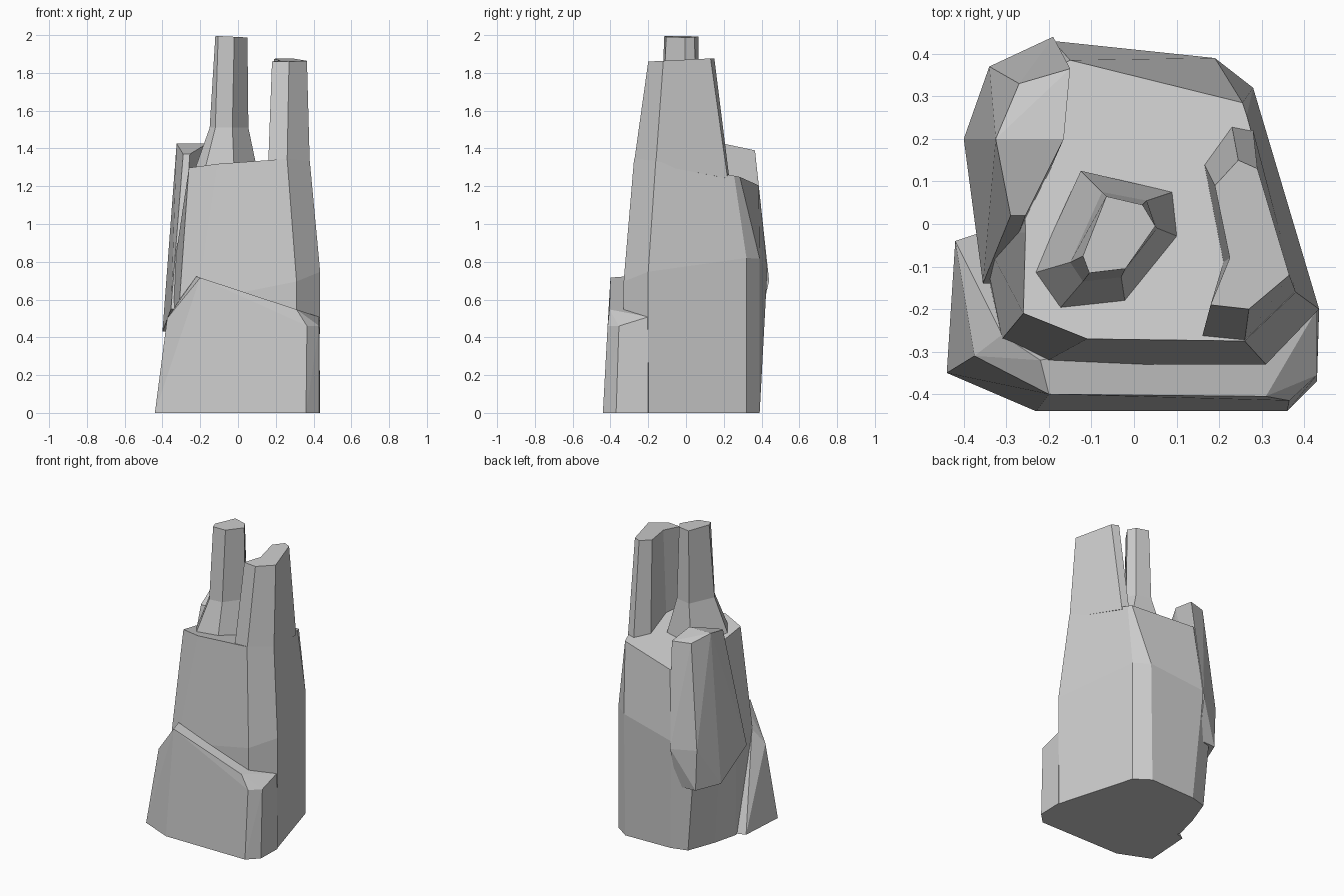
import bpy
import bmesh
from mathutils import Vector

# Remove the default object
default_cube = bpy.data.objects.get("Cube")
if default_cube:
    bpy.data.objects.remove(default_cube, do_unlink=True)

# Single flat stone colour
stone = bpy.data.materials.new("stone_grey")
stone.use_nodes = True
grey = (0.6, 0.6, 0.6, 1)
stone.diffuse_color = grey
shader = next(n for n in stone.node_tree.nodes if n.type == "BSDF_PRINCIPLED")
shader.inputs["Base Color"].default_value = grey
shader.inputs["Roughness"].default_value = 0.9


def finish(bm, name):
    """Turn a bmesh into a flat shaded stone object."""
    bmesh.ops.recalc_face_normals(bm, faces=bm.faces)
    mesh = bpy.data.meshes.new(name)
    bm.to_mesh(mesh)
    bm.free()
    mesh.materials.append(stone)
    rock = bpy.data.objects.new(name, mesh)
    bpy.context.collection.objects.link(rock)
    return rock


def ring(outline, height, slope_x=0, slope_y=0):
    """Lay an outline (in hundredths) on a level or tilted plane."""
    return [Vector((x / 100, y / 100, height + (slope_x * x + slope_y * y) / 100))
            for x, y in outline]


def loft(name, rings):
    """Join matching rings with side faces and close both ends."""
    bm = bmesh.new()
    layers = [[bm.verts.new(point) for point in layer] for layer in rings]
    count = len(layers[0])
    for lower, upper in zip(layers, layers[1:]):
        for i in range(count):
            j = (i + 1) % count
            bm.faces.new((lower[i], lower[j], upper[j], upper[i]))
    bm.faces.new(list(reversed(layers[0])))
    bm.faces.new(layers[-1])
    return finish(bm, name)


def chiselled_block(name, rings):
    """Wrap rings of corners in a convex faceted block."""
    bm = bmesh.new()
    for layer in rings:
        for point in layer:
            bm.verts.new(point)
    result = bmesh.ops.convex_hull(bm, input=bm.verts)
    spare = {e for e in result["geom_interior"] + result["geom_unused"]
             if isinstance(e, bmesh.types.BMVert)}
    bmesh.ops.delete(bm, geom=list(spare), context="VERTS")
    bmesh.ops.dissolve_limit(bm, angle_limit=0.03, verts=bm.verts, edges=bm.edges)
    return finish(bm, name)


# Main tapering body
body_foot = [(-31, -27), (-22, -33), (31, -33), (43, -20), (28, 32),
             (18, 39), (-15, 38), (-26, 35), (-33, 16), (-37, 0)]
body_waist = [(-31, -27), (-22, -33), (31, -33), (43.5, -20), (28, 32),
              (19, 39), (-19, 43), (-32, 36), (-37, 16), (-36, -2)]
body_crown = [(-26, -21), (-11, -27), (26, -27.5), (38, -16), (26.5, 25.5),
              (25.5, 28.5), (-15, 38.5), (-26, 33), (-26, 15), (-25.5, -2)]
loft("main_body", [
    ring(body_foot, 0),
    ring(body_waist, 0.70, 0.2, 0.2),
    ring(body_crown, 1.28, 0.07, -0.17),
])

# Broken front ledge with a slanting top
ledge_foot = [(-44, -35), (-23, -44), (36, -44), (43, -37), (43.5, -20),
              (-42, -4), (-36, -2)]
chiselled_block("front_ledge", [
    ring(ledge_foot, 0),
    ring([(36.5, -41.5), (43, -35.5)], 0.46),
    ring([(-37.5, -31)], 0.5),
    ring([(-31, -26)], 0.6),
    ring([(-20, -40), (31, -40.5), (43, -20), (31, -32), (-22, -32)],
         0.65, -0.33),
])

# Slab leaning on the rear right side
chiselled_block("side_slab", [
    ring([(-33, 37), (-40, 20), (-20, 38)], 0.43),
    ring([(-35.5, -14), (-31.5, -14)], 0.55),
    ring([(-19, 44), (-34, 37)], 0.7),
    ring([(-29, 2), (-25.5, 2)], 1.37),
    ring([(-27, 33), (-15, 36.5)], 1.39),
    ring([(-32.5, 20), (-16.5, 20)], 1.425),
])

# Tall central pinnacle with a flared foot
spire_foot = [(-12.5, 12.5), (9, 7.5), (10.5, -3), (-2, -19), (-18, -20.5),
              (-23.5, -11.5)]
spire_neck = [(-7.5, 7.5), (3, 5.5), (5.5, -1), (-3, -12.5), (-12, -13.5),
              (-15, -9)]
spire_tip = [(-6.5, 6.5), (2, 4.5), (5, -0.5), (-2, -10.5), (-10.5, -11.5),
             (-12, -7.5)]
loft("central_spire", [
    ring(spire_foot, 1.27),
    ring(spire_neck, 1.51),
    ring(spire_tip, 1.99, -0.05),
])

# Narrow notched pinnacle on the left edge
pillar_foot = [(16, -26.5), (26, -27.5), (38, -16), (28, 22), (23, 23),
               (16.5, 14), (21, -9)]
pillar_tip = [(18, -19), (27, -20), (36.5, -12), (29, 13), (24.5, 15),
              (19, 9), (22.5, -8)]
loft("edge_pillar", [
    ring(pillar_foot, 1.26, 0.07, -0.17),
    ring(pillar_tip, 1.87, 0, 0.05),
])
